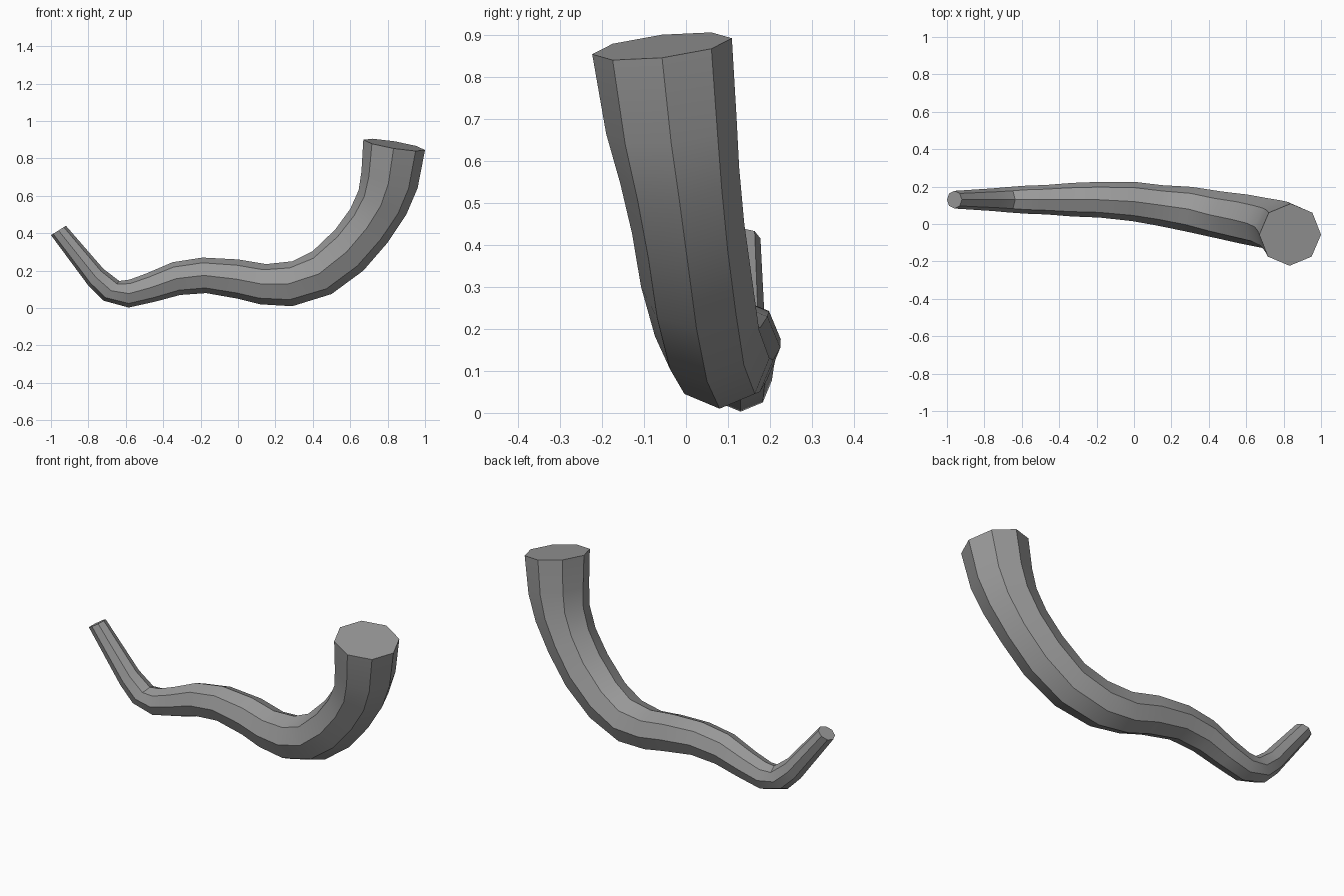
import bpy
import bmesh
from math import cos, sin, pi, radians
from mathutils import Vector

SIDES = 8

# Remove the default cube
default_cube = bpy.data.objects.get("Cube")
if default_cube:
    bpy.data.objects.remove(default_cube, do_unlink=True)


def make_material(name, colour):
    material = bpy.data.materials.new(name)
    material.use_nodes = True
    material.diffuse_color = colour
    shader = material.node_tree.nodes["Principled BSDF"]
    shader.inputs["Base Color"].default_value = colour
    return material


# Tube stations from thin tip to thick end:
# outer x, outer z, inner x, inner z, depth y
stations = [
    (-1, .39, -.92, .44, .13),
    (-.8, .12, -.72, .21, .13),
    (-.72, .04, -.635, .145, .13),
    (-.585, .003, -.58, .152, .13),
    (-.44, .035, -.49, .185, .13),
    (-.31, .07, -.35, .245, .13),
    (-.17, .08, -.19, .27, .13),
    (0, .05, 0, .26, .12),
    (.12, .02, .15, .235, .1),
    (.29, .01, .29, .25, .08),
    (.5, .075, .4, .305, .05),
    (.67, .2, .52, .42, .025),
    (.8, .35, .6, .53, .005),
    (.9, .5, .645, .63, -.015),
    (.96, .64, .66, .73, -.035),
    (1, .845, .67, .9, -.057),
]


def build_tube(name, stations, material):
    outer = [Vector((s[0], s[4], s[1])) for s in stations]
    inner = [Vector((s[2], s[4], s[3])) for s in stations]
    centres = [(a + b) / 2 for a, b in zip(outer, inner)]
    last = len(centres) - 1
    bm = bmesh.new()

    # Round cross-sections, each square to the path
    rings = []
    for i, centre in enumerate(centres):
        tangent = centres[min(i + 1, last)] - centres[max(i - 1, 0)]
        up = (inner[i] - outer[i]) / 2
        side = tangent.cross(up).normalized() * up.length
        ring = []
        for k in range(SIDES):
            angle = 2 * pi * k / SIDES
            ring.append(bm.verts.new(centre + up * cos(angle) + side * sin(angle)))
        rings.append(ring)

    # Skin between neighbouring rings, then close both ends
    for first, second in zip(rings, rings[1:]):
        for k in range(SIDES):
            n = (k + 1) % SIDES
            bm.faces.new((first[k], first[n], second[n], second[k]))
    bm.faces.new(rings[0])
    bm.faces.new(rings[-1])
    bmesh.ops.recalc_face_normals(bm, faces=bm.faces[:])

    mesh = bpy.data.meshes.new(name)
    bm.to_mesh(mesh)
    bm.free()
    mesh.materials.append(material)
    tube = bpy.data.objects.new(name, mesh)
    bpy.context.collection.objects.link(tube)
    return tube


grey = make_material("plain grey", (.32, .32, .32, 1))
tube = build_tube("curved_tube", stations, grey)

# Smooth along the length, crisp along the facets
bpy.ops.object.select_all(action="DESELECT")
tube.select_set(True)
bpy.context.view_layer.objects.active = tube
bpy.ops.object.shade_smooth_by_angle(angle=radians(30))
